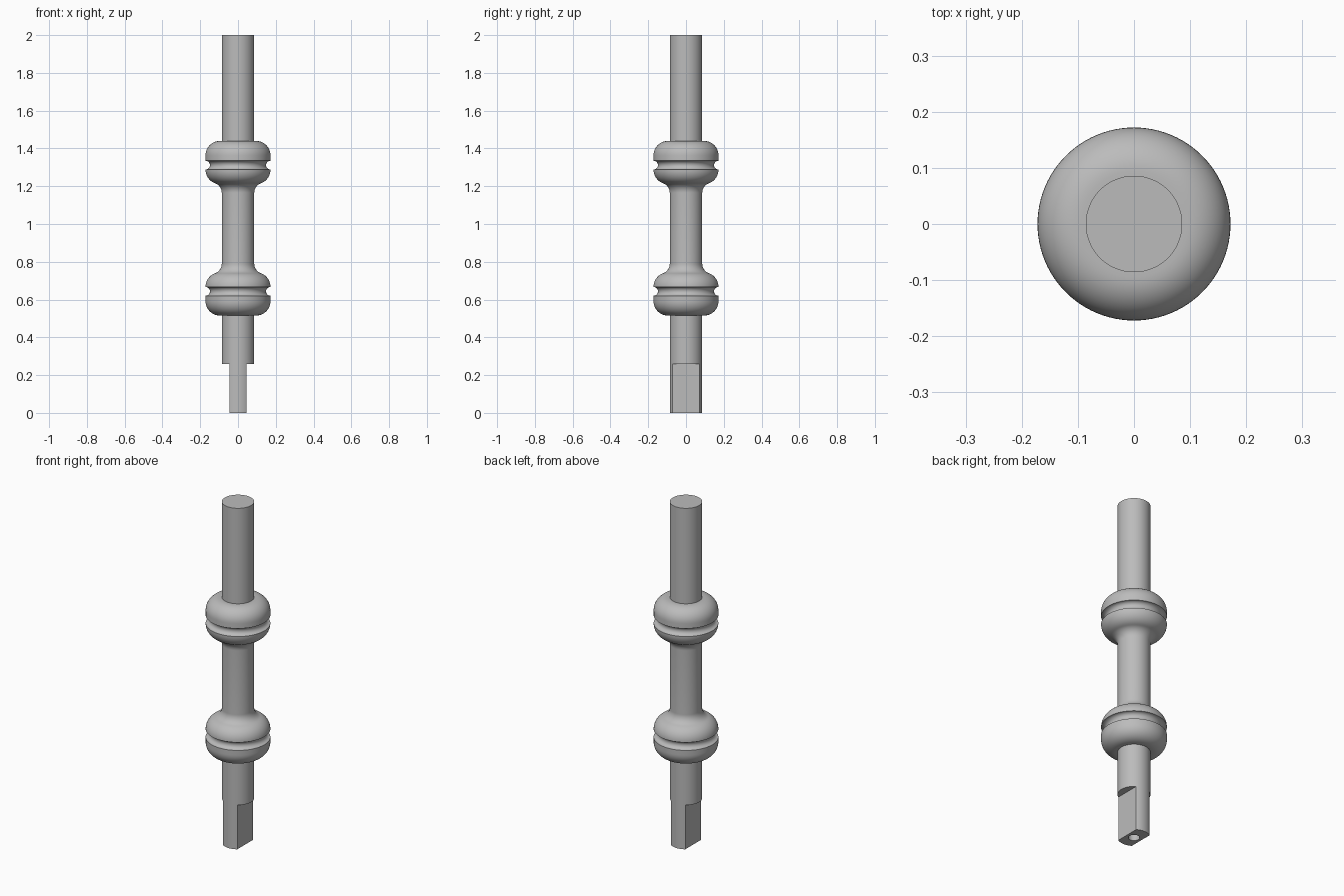
import bpy, bmesh
from math import cos, sin, radians, pi

cube = bpy.data.objects.get("Cube")
if cube:
    bpy.data.objects.remove(cube, do_unlink=True)

SHAFT_R, COLLAR_R, MID_Z = 0.086, 0.172, 0.9775

steel = bpy.data.materials.new("grey steel")
steel.use_nodes = True
grey = (0.5, 0.5, 0.5, 1)
steel.diffuse_color = grey
steel.node_tree.nodes["Principled BSDF"].inputs["Base Color"].default_value = grey


def arc(cx, cz, r, start, end, steps=12):
    angles = [radians(start + (end - start) * i / steps) for i in range(steps + 1)]
    return [(cx + r * cos(a), cz + r * sin(a)) for a in angles]


def lathe(name, profile, segments=96):
    """Revolve an open profile of (radius, height) points about z."""
    bm = bmesh.new()
    verts = [bm.verts.new((r, 0, z)) for r, z in profile]
    edges = [bm.edges.new(pair) for pair in zip(verts, verts[1:])]
    bmesh.ops.spin(bm, geom=verts + edges, cent=(0, 0, 0), axis=(0, 0, 1),
                   angle=2 * pi, steps=segments)
    bmesh.ops.remove_doubles(bm, verts=bm.verts, dist=1e-5)
    bmesh.ops.recalc_face_normals(bm, faces=bm.faces)
    mesh = bpy.data.meshes.new(name)
    bm.to_mesh(mesh)
    bm.free()
    mesh.materials.append(steel)
    obj = bpy.data.objects.new(name, mesh)
    bpy.context.collection.objects.link(obj)
    return obj


def cut(target, cutter):
    mod = target.modifiers.new("cut", "BOOLEAN")
    mod.operation, mod.solver, mod.object = "DIFFERENCE", "EXACT", cutter
    bpy.context.view_layer.objects.active = target
    bpy.ops.object.modifier_apply(modifier=mod.name)
    bpy.data.objects.remove(cutter, do_unlink=True)


# Lower collar: rounded underside, groove, dome, and flare back into the shaft
round_r = 0.077
round_x = COLLAR_R - round_r
low, high = 0.62, 0.667
tilt = radians(70)
flare_r = (round_x - SHAFT_R + round_r * cos(tilt)) / (1 - cos(tilt))
collar = [(SHAFT_R, 0.515)]
collar += arc(round_x, 0.515 + round_r, round_r, -90, 0)
collar += arc(COLLAR_R, (low + high) / 2, (high - low) / 2, 270, 90)
collar += arc(round_x, high, round_r, 0, 70)
collar += arc(SHAFT_R + flare_r, high + (round_r + flare_r) * sin(tilt),
              flare_r, 250, 180)[1:]

# Whole spindle: the upper collar mirrors the lower one
upper = [(r, 2 * MID_Z - z) for r, z in reversed(collar)]
spindle = lathe("spindle", [(0, 0), (SHAFT_R, 0)] + collar + upper
                + [(SHAFT_R, 2), (0, 2)])

# Flats on both sides of the drive end
for side in (-1, 1):
    bpy.ops.mesh.primitive_cube_add(size=0.4, location=(side * 0.246, 0, 0.06))
    flat = bpy.context.object
    flat.data.materials.append(steel)
    cut(spindle, flat)

# Centre hole in the bottom end
cut(spindle, lathe("centre_hole", [(0, -0.05), (0.03, -0.05), (0.03, 0.1), (0, 0.12)], 32))

# Smooth shading with crisp edges
bpy.ops.object.select_all(action="DESELECT")
spindle.select_set(True)
bpy.context.view_layer.objects.active = spindle
bpy.ops.object.shade_smooth_by_angle(angle=radians(30))
